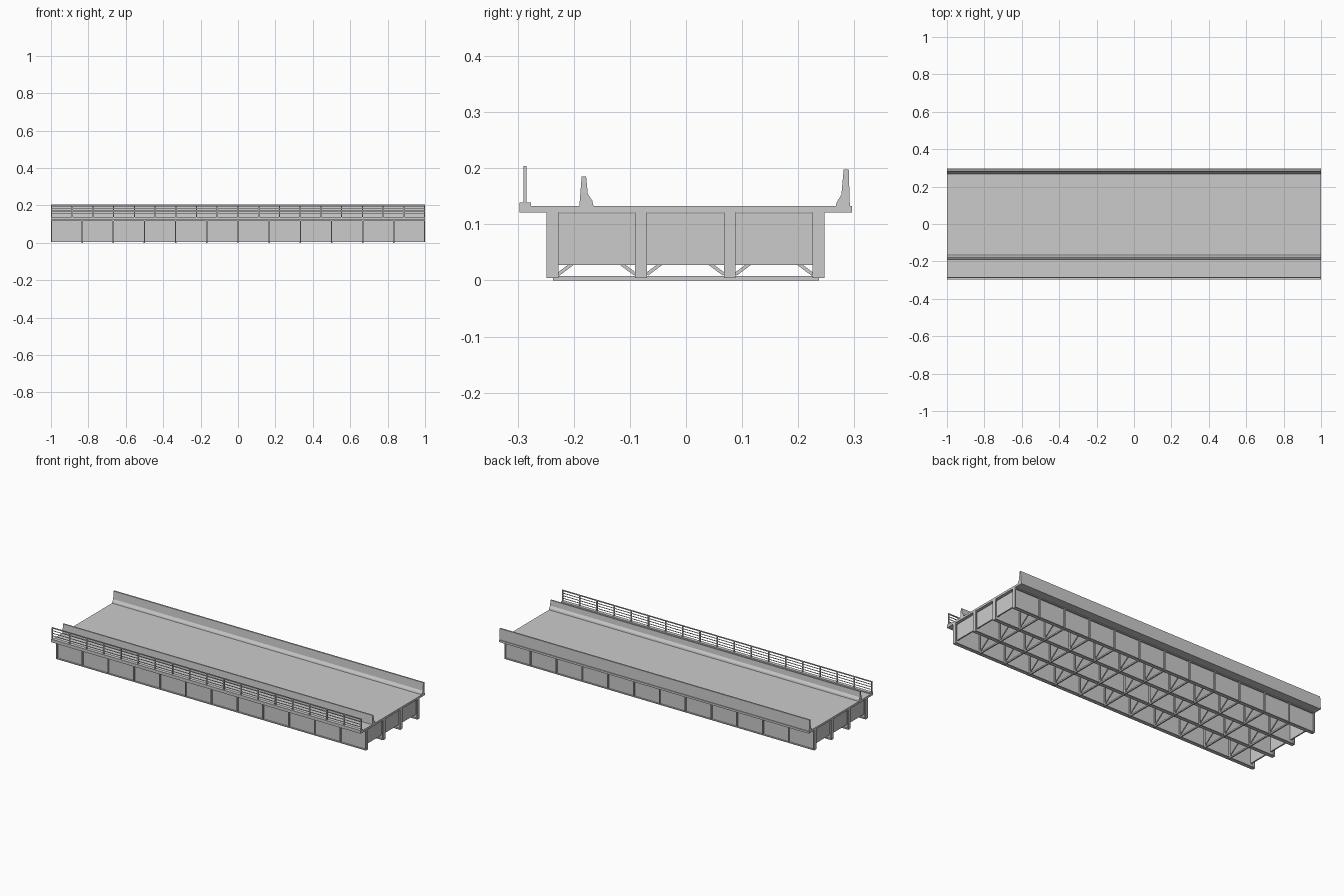
import bpy, bmesh
from math import atan2, hypot
from mathutils import Matrix

if "Cube" in bpy.data.objects:
    bpy.data.objects.remove(bpy.data.objects["Cube"])

def add_box(bm, x, y, z, tilt=0.0):
    """Box from (min, max) ranges, optionally tilted about x."""
    c = [(r[0] + r[1]) / 2 for r in (x, y, z)]
    s = [r[1] - r[0] for r in (x, y, z)]
    m = (Matrix.Translation(c) @ Matrix.Rotation(tilt, 4, 'X')
         @ Matrix.Diagonal((*s, 1)))
    bmesh.ops.create_cube(bm, size=1, matrix=m)

def finish(name, bm):
    bmesh.ops.recalc_face_normals(bm, faces=bm.faces)
    me = bpy.data.meshes.new(name)
    bm.to_mesh(me)
    bm.free()
    ob = bpy.data.objects.new(name, me)
    bpy.context.collection.objects.link(ob)
    return ob

def extrude_profile(name, pts):
    """Sweep a (y, z) profile along the whole span."""
    bm = bmesh.new()
    face = bm.faces.new([bm.verts.new((-1, y, z)) for y, z in pts])
    new = bmesh.ops.extrude_face_region(bm, geom=[face])['geom']
    bmesh.ops.translate(bm, vec=(2, 0, 0),
                        verts=[v for v in new if isinstance(v, bmesh.types.BMVert)])
    return finish(name, bm)

SPAN = (-1, 1)
DECK_TOP, DECK_LOW, GIRDER_LOW = 0.133, 0.121, 0.004
GIRDERS = [-0.238, -0.080, 0.078, 0.236]
HALF = 0.0105
STATIONS = [k / 6 for k in range(-5, 6)]

# Deck slab with raised walkway curb
extrude_profile("deck_slab", [
    (-0.297, DECK_LOW), (0.296, DECK_LOW), (0.296, DECK_TOP),
    (-0.276, DECK_TOP), (-0.276, 0.139), (-0.297, 0.139)])

# Concrete barriers
extrude_profile("walkway_barrier", [
    (-0.190, DECK_TOP), (-0.165, DECK_TOP), (-0.167, 0.142),
    (-0.175, 0.154), (-0.178, 0.185), (-0.186, 0.185)])
extrude_profile("edge_barrier", [
    (0.292, DECK_TOP), (0.267, DECK_TOP), (0.269, 0.140),
    (0.277, 0.153), (0.281, 0.198), (0.290, 0.198)])

# Plate girders with flanges and web stiffeners
for i, y in enumerate(GIRDERS):
    bm = bmesh.new()
    wide = (y - HALF, y + HALF)
    add_box(bm, SPAN, (y - 0.002, y + 0.002), (GIRDER_LOW, DECK_LOW))
    add_box(bm, SPAN, wide, (GIRDER_LOW, GIRDER_LOW + 0.004))
    add_box(bm, SPAN, wide, (DECK_LOW - 0.004, DECK_LOW))
    for x in [-0.997] + STATIONS + [0.997]:
        add_box(bm, (x - 0.003, x + 0.003), wide, (GIRDER_LOW, DECK_LOW))
    finish(f"girder_{i + 1}", bm)

# Solid diaphragms at both ends
bm = bmesh.new()
for a, b in zip(GIRDERS, GIRDERS[1:]):
    for x in (-0.98, 0.98):
        add_box(bm, (x - 0.004, x + 0.004), (a, b), (0.027, 0.1195))
finish("end_diaphragms", bm)

# Cross frames: bottom strut and X bracing in every bay
bm = bmesh.new()
for x in STATIONS:
    add_box(bm, (x - 0.004, x + 0.004), (-0.237, 0.237), (0, 0.008))
    for a, b in zip(GIRDERS, GIRDERS[1:]):
        y0, y1, z0, z1 = a + HALF, b - HALF, 0.011, 0.113
        length, angle = hypot(y1 - y0, z1 - z0), atan2(z1 - z0, y1 - y0)
        mid, zm = (y0 + y1) / 2, (z0 + z1) / 2
        for sign in (-1, 1):
            xc = x + sign * 0.002
            add_box(bm, (xc - 0.002, xc + 0.002),
                    (mid - length / 2, mid + length / 2),
                    (zm - 0.003, zm + 0.003), sign * angle)
finish("cross_frames", bm)

# Walkway railing: posts and horizontal rails
bm = bmesh.new()
for k in range(19):
    x = -0.997 + k * 1.994 / 18
    add_box(bm, (x - 0.003, x + 0.003), (-0.290, -0.284), (0.139, 0.203))
finish("railing_posts", bm)
bm = bmesh.new()
for z in (0.155, 0.170, 0.185):
    add_box(bm, SPAN, (-0.2885, -0.2855), (z - 0.0015, z + 0.0015))
add_box(bm, SPAN, (-0.290, -0.284), (0.1985, 0.2035))
finish("railing_rails", bm)
